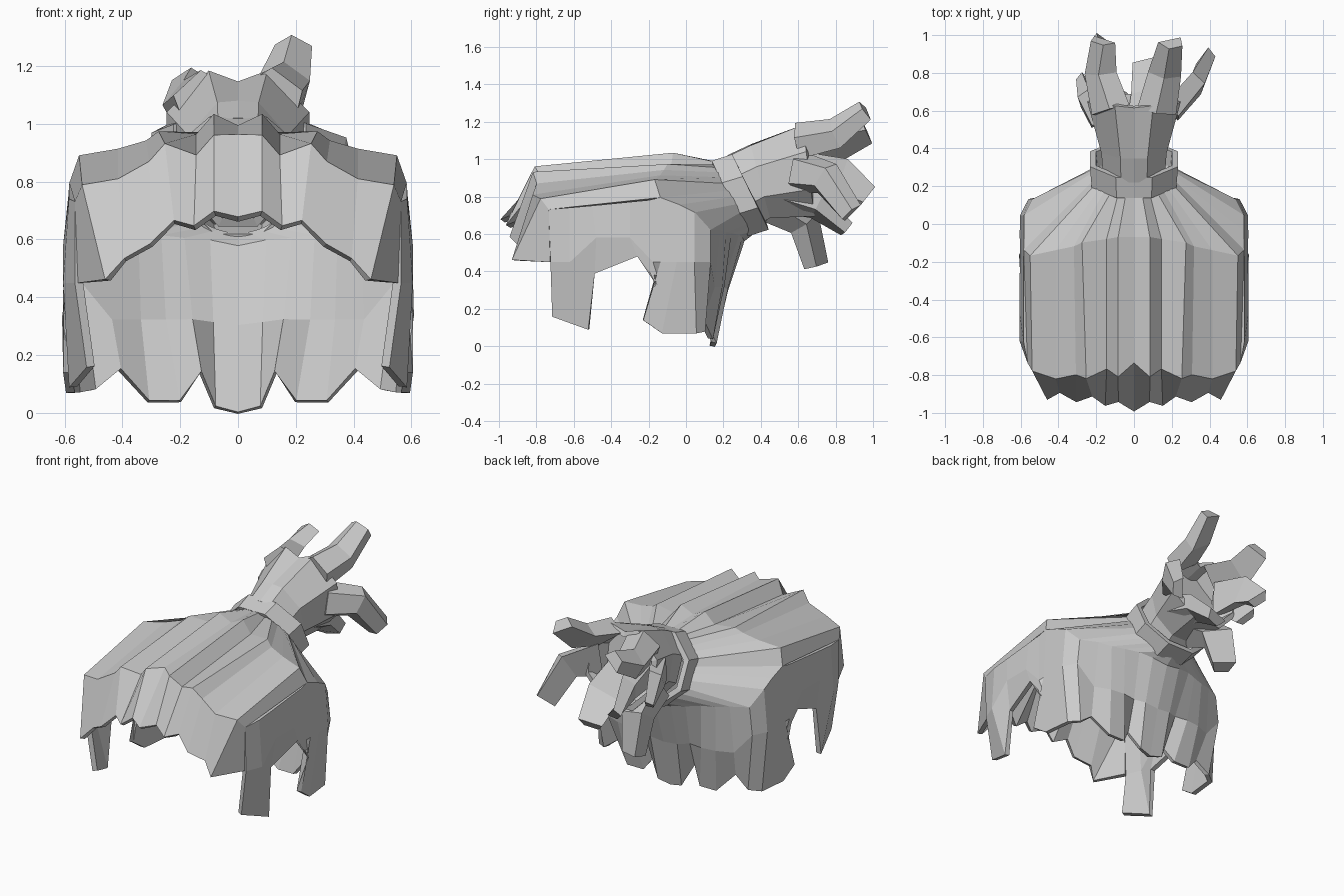
import bpy, bmesh, math
from mathutils import Vector

if "Cube" in bpy.data.objects:
    bpy.data.objects.remove(bpy.data.objects["Cube"])


def finish(name, bm, thick=0.0, mirror=False):
    bmesh.ops.remove_doubles(bm, verts=bm.verts, dist=0.006)
    bmesh.ops.recalc_face_normals(bm, faces=bm.faces)
    me = bpy.data.meshes.new(name)
    bm.to_mesh(me)
    bm.free()
    ob = bpy.data.objects.new(name, me)
    bpy.context.collection.objects.link(ob)
    if mirror:
        m = ob.modifiers.new("mirror", "MIRROR")
        m.use_clip = True
        m.merge_threshold = 0.005
    if thick:
        s = ob.modifiers.new("thickness", "SOLIDIFY")
        s.thickness = thick
        s.offset = 0
    return ob


def grid(bm, rows, closed=False, caps=False):
    vs = [[bm.verts.new(p) for p in r] for r in rows]
    n = len(rows[0])
    for a, b in zip(vs, vs[1:]):
        for i in range(n if closed else n - 1):
            j = (i + 1) % n
            bm.faces.new((a[i], a[j], b[j], b[i]))
    if caps:
        bm.faces.new(vs[0])
        bm.faces.new(vs[-1])


def ring(cy, cz, rx, rz, tilt, n=8, turn=0.5):
    # ring around an axis in the YZ plane, leaning back by tilt
    out = []
    for i in range(n):
        a = 2 * math.pi * (i + turn) / n
        h = rz * math.cos(a)
        out.append((rx * math.sin(a), cy - h * math.sin(tilt), cz + h * math.cos(tilt)))
    return out


# draped body, half of it: pleated back columns (shoulder, rear edge, rear hem)
back = [
    ((0, -.07, .98), (0, -.73, .95), (0, -.98, .67)),
    ((.08, -.07, 1.02), (.08, -.80, .95), (.08, -.93, .69)),
    ((.14, -.08, .95), (.14, -.76, .88), (.15, -.95, .64)),
    ((.27, -.10, .96), (.25, -.81, .92), (.22, -.90, .66)),
    ((.31, -.12, .93), (.30, -.79, .86), (.30, -.93, .58)),
    ((.41, -.14, .90), (.41, -.81, .80), (.39, -.88, .53)),
    ((.54, -.17, .88), (.53, -.77, .78), (.45, -.92, .46)),
    ((.57, -.14, .79), (.55, -.73, .73), (.54, -.72, .45)),
]
# side panel sections: top y, top z, middle y, hem x, hem y, hem z
side = [
    (-.73, .73, -.72, .51, -.71, .16), (-.62, .74, -.62, .57, -.52, .09),
    (-.50, .75, -.48, .56, -.49, .39), (-.30, .77, -.30, .59, -.26, .48),
    (-.20, .78, -.18, .60, -.15, .33), (-.14, .79, -.14, .59, -.23, .14),
    (-.04, .75, -.05, .58, -.13, .07), (.04, .71, .04, .56, .05, .07),
    (.12, .62, .12, .50, .09, .08),
]
# chest columns: bulge, middle, hem
chest = [
    ((.53, .12, .62), (.55, .12, .45), (.50, .09, .08)),
    ((.43, .17, .62), (.44, .14, .32), (.41, .08, .15)),
    ((.35, .20, .61), (.34, .18, .32), (.31, .13, .04)),
    ((.27, .23, .61), (.25, .19, .32), (.20, .13, .04)),
    ((.19, .27, .60), (.16, .18, .32), (.13, .09, .14)),
    ((.10, .29, .59), (.09, .21, .31), (.08, .15, .02)),
    ((0, .30, .57), (0, .21, .30), (0, .14, 0)),
]
bm = bmesh.new()
grid(bm, back)
grid(bm, [((.57 - .04 * (i == 8) - .02 * (i == 0), s[0], s[1]),
           (.59 - .04 * (i in (0, 8)), s[2], .45 + .13 * (i in (2, 3))), s[3:])
          for i, s in enumerate(side)])
grid(bm, chest)
# fan from neck to shoulders and chest
loop = [c[0] for c in back] + [(.57, s[0], s[1]) for s in side[6:8]] + [c[0] for c in chest]
neck = []
for i in range(len(loop)):
    a = math.pi * i / (len(loop) - 1)
    neck.append((.19 * math.sin(a), .26 - .09 * math.cos(a), .79 + .18 * math.cos(a)))
grid(bm, [neck, loop])
finish("draped_body", bm, .03, True)

# collar band round the neck
bm = bmesh.new()
grid(bm, [ring(.235, .79, .225, .225, .46), ring(.345, .825, .235, .225, .46)], True)
finish("collar", bm, .035)

# flared head, with a notch between the two upper horns
bm = bmesh.new()
mouth = ring(.66, .94, .25, .25, .12)
mouth.insert(0, (0, .62, 1.13))
back_rings = [ring(.30, .83, .16, .20, .40), ring(.40, .88, .17, .20, .25)]
for r in back_rings:
    r.insert(0, (0, r[0][1], r[0][2] + .005))
grid(bm, back_rings + [mouth], True)
finish("flared_head", bm, .035)
bm = bmesh.new()
bm.faces.new([bm.verts.new(p) for p in ring(.53, .92, .20, .21, .15)])
finish("inner_face", bm)


# petal-like horns and lobes around the mouth: path, width, depth
def lobe(name, path, width, depth):
    pts = [Vector(p) for p in path]
    rows = []
    for i, p in enumerate(pts):
        t = (pts[min(i + 1, len(pts) - 1)] - pts[max(i - 1, 0)]).normalized()
        out = Vector((p.x, 0, p.z - .92)) + Vector((0, -.08, 0))
        u = t.cross(out).normalized()
        v = u.cross(t).normalized()
        k = (1.0, .85, .62)[i]
        rows.append([p + u * a * width * k + v * b * depth * k
                     for a, b in ((1, -.6), (.6, 1), (-.6, 1), (-1, -.6))])
    bm = bmesh.new()
    grid(bm, rows, True, True)
    finish(name, bm)


lobe("upper_right_horn", [(.13, .60, 1.10), (.17, .80, 1.14), (.20, .96, 1.26)], .11, .07)
lobe("upper_left_horn", [(-.13, .60, 1.09), (-.18, .80, 1.07), (-.17, .97, 1.14)], .11, .07)
lobe("right_lobe", [(.19, .60, .93), (.32, .74, .90), (.38, .88, .71)], .11, .06)
lobe("left_lobe", [(-.18, .54, .93), (-.25, .66, .92), (-.26, .75, .80)], .11, .05)
lobe("middle_left_lobe", [(-.14, .62, .93), (-.17, .83, .91), (-.17, .97, .80)], .11, .06)
lobe("lower_right_lobe", [(.08, .52, .80), (.09, .70, .75), (.07, .86, .63)], .12, .06)
lobe("lower_left_lobe", [(-.09, .48, .76), (-.11, .64, .66), (-.12, .70, .43)], .12, .09)
